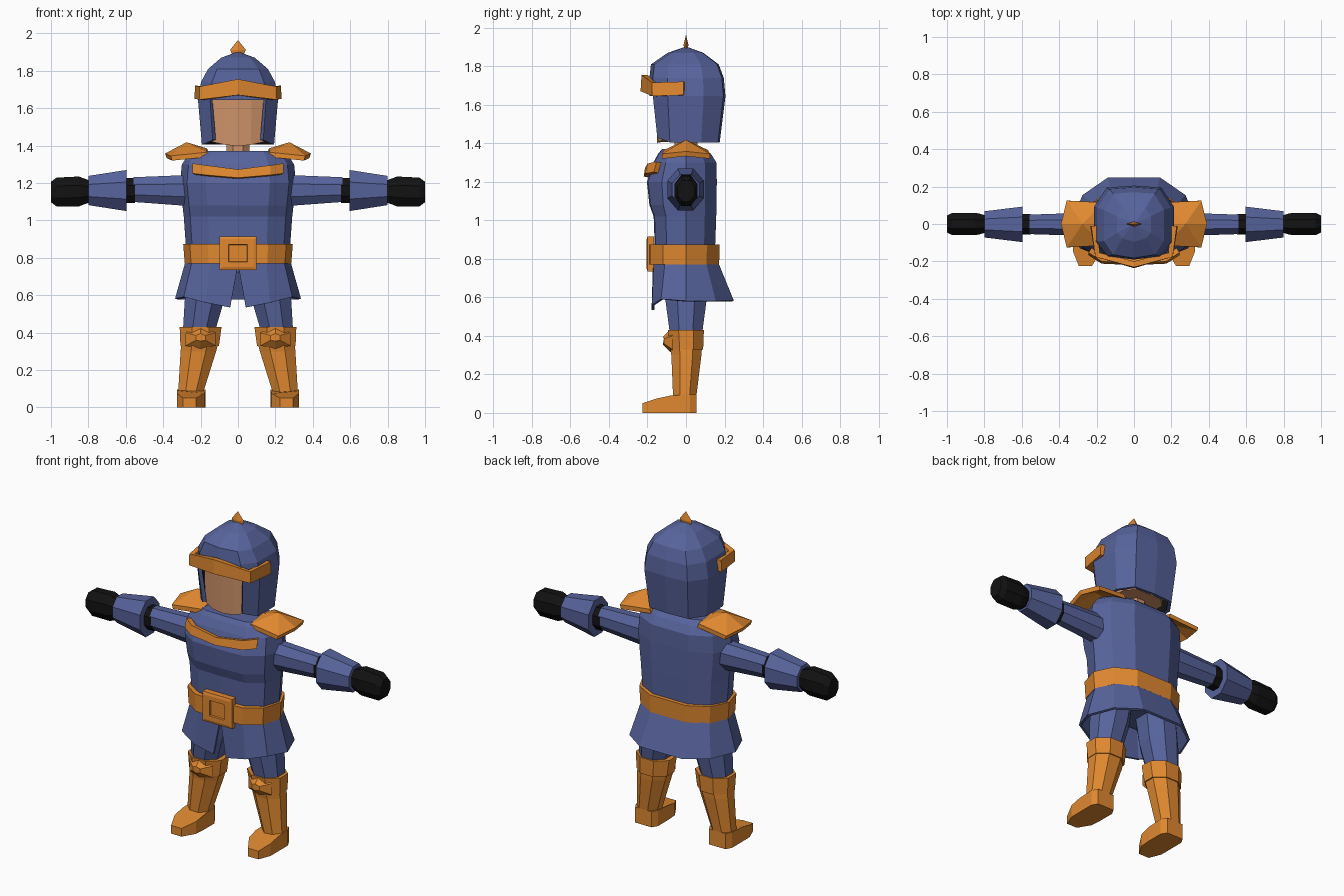
import bpy, bmesh, math
from mathutils import Vector

if "Cube" in bpy.data.objects:
    bpy.data.objects.remove(bpy.data.objects["Cube"])


def material(name, rgb):
    m = bpy.data.materials.new(name)
    m.diffuse_color = (*rgb, 1)
    m.use_nodes = True
    m.node_tree.nodes["Principled BSDF"].inputs["Base Color"].default_value = m.diffuse_color
    return m


BLUE = material("blue_cloth", (0.095, 0.125, 0.33))
GOLD = material("gold_leather", (0.75, 0.25, 0.03))
SKIN = material("skin", (0.62, 0.29, 0.14))
BLACK = material("black_lining", (0.006, 0.006, 0.006))


def finish(name, bm, mats, mirror=False, thick=0, offset=0):
    bmesh.ops.recalc_face_normals(bm, faces=bm.faces)
    me = bpy.data.meshes.new(name)
    bm.to_mesh(me)
    bm.free()
    ob = bpy.data.objects.new(name, me)
    bpy.context.collection.objects.link(ob)
    for m in mats:
        me.materials.append(m)
    if mirror:
        mod = ob.modifiers.new("Mirror", 'MIRROR')
        mod.use_clip = True
    if thick:
        mod = ob.modifiers.new("Solidify", 'SOLIDIFY')
        mod.thickness, mod.offset = thick, offset
        if len(mats) > 1:
            mod.material_offset, mod.material_offset_rim = 1, 0
    return ob


def loft(name, rings, mat, mirror=False, closed=True, caps=(True, True), thick=0):
    """Skin a list of equal-length point rings."""
    bm = bmesh.new()
    vs = [[bm.verts.new(p) for p in r] for r in rings]
    n = len(rings[0])
    for a, b in zip(vs, vs[1:]):
        for i in range(n if closed else n - 1):
            j = (i + 1) % n
            bm.faces.new((a[i], a[j], b[j], b[i]))
    if closed and caps[0]:
        bm.faces.new(vs[0])
    if closed and caps[1]:
        bm.faces.new(vs[-1])
    return finish(name, bm, [mat], mirror, thick)


def tube(name, sections, mat, axis='z', mirror=True, n=8):
    """Sections are (position on axis, centre 1, centre 2, radius 1, radius 2)."""
    rings = []
    k = math.cos(math.pi / n)
    for t, c1, c2, r1, r2 in sections:
        ring = []
        for i in range(n):
            a = 2 * math.pi * (i + 0.5) / n
            u, v = c1 + r1 * math.cos(a) / k, c2 + r2 * math.sin(a) / k
            ring.append((t, u, v) if axis == 'x' else (u, v, t))
        rings.append(ring)
    return loft(name, rings, mat, mirror)


def half_body(z, w, f, b):
    return [(0, f, z), (.55 * w, .97 * f, z), (.88 * w, .62 * f, z), (w, 0, z),
            (.82 * w, .62 * b, z), (.42 * w, b, z), (0, b, z)]


def full(half):
    return half + [(-x, y, z) for x, y, z in half[-2:0:-1]]


# torso
loft("torso", [full(half_body(*s)) for s in (
    (.72, .265, -.14, .14), (.88, .28, -.163, .152), (1.02, .29, -.168, .157),
    (1.08, .297, -.19, .158), (1.20, .31, -.203, .16), (1.30, .30, -.17, .158),
    (1.345, .27, -.145, .13), (1.37, .24, -.125, .10))], BLUE)

# belt and buckle
loft("belt", [full(half_body(*s)) for s in (
    (.77, .285, -.192, .172), (.875, .293, -.192, .175))], GOLD)
bm = bmesh.new()
frame = []
for y, hx, hz in ((-.165, .1, .09), (-.2, .1, .09), (-.205, .085, .075),
                  (-.205, .05, .047), (-.194, .048, .045)):
    frame.append([bm.verts.new((sx * hx, y, .825 + sz * hz))
                  for sx, sz in ((-1, -1), (1, -1), (1, 1), (-1, 1))])
for a, b in zip(frame, frame[1:]):
    for i in range(4):
        j = (i + 1) % 4
        bm.faces.new((a[i], a[j], b[j], b[i]))
bm.faces.new(frame[0])
bm.faces.new(frame[-1])
finish("buckle", bm, [GOLD])

# skirt, split at the front
top, hem = half_body(.80, .268, -.165, .152), half_body(.58, .33, -.17, .242)
top[0] = (.001, -.165, .76)
hem[0] = (.042, -.172, .535)
hem[1] = (.17, -.17, .56)
hem[2] = (.285, -.125, .59)
loft("skirt", [top, hem], BLUE, mirror=True, closed=False, thick=.014)

# collar trim on the chest
loft("chest_trim", [
    [(0, -.205, 1.225), (.17, -.198, 1.24), (.235, -.155, 1.248)],
    [(0, -.198, 1.27), (.17, -.185, 1.292), (.235, -.14, 1.302)]],
    GOLD, mirror=True, closed=False, thick=.03)

# legs and boots
tube("thigh", [(.78, .15, 0, .105, .12), (.57, .18, 0, .105, .105),
               (.40, .21, 0, .085, .082)], BLUE)
tube("boot_shaft", [(.34, .205, 0, .098, .083), (.30, .212, .002, .095, .078),
                    (.08, .253, -.007, .067, .06)], GOLD)
tube("boot_cuff", [(.33, .205, .003, .103, .086), (.43, .20, .0, .112, .093)], GOLD)
loft("knee_guard", [
    [(.12, -.07, .33), (.20, -.08, .315), (.28, -.07, .33), (.28, -.07, .40),
     (.20, -.08, .435), (.12, -.07, .40)],
    [(.175, -.115, .36), (.20, -.12, .355), (.225, -.115, .36), (.225, -.115, .385),
     (.20, -.12, .395), (.175, -.115, .385)]], GOLD, mirror=True)
sole = [(.195, .055, .095), (.305, .055, .095), (.325, .02, .095), (.325, -.08, .09),
        (.325, -.15, .075), (.295, -.225, .05), (.225, -.225, .05), (.18, -.15, .075),
        (.175, -.08, .09), (.175, .02, .095)]
loft("foot", [[(x, y, 0) for x, y, z in sole], sole], GOLD, mirror=True)

# arms, gauntlets and hands
tube("arm", [(.26, -.002, 1.16, .062, .083), (.56, -.002, 1.165, .052, .066)], BLUE, 'x')
tube("elbow_band", [(.55, -.002, 1.16, .055, .068), (.60, -.002, 1.16, .055, .068)], BLACK, 'x')
tube("gauntlet", [(.595, -.002, 1.16, .095, .11), (.80, -.002, 1.16, .07, .078)], BLUE, 'x')
tube("hand", [(.79, 0, 1.155, .045, .058), (.825, 0, 1.155, .055, .07),
              (.85, 0, 1.155, .06, .08), (.97, 0, 1.152, .06, .077),
              (1.0, 0, 1.152, .045, .055)], BLACK, 'x')

# shoulder plates: folded around a raised peak
rim = [(.165, -.115, 1.365), (.36, -.125, 1.345), (.39, 0, 1.358),
       (.36, .125, 1.345), (.165, .115, 1.365), (.165, 0, 1.385)]
bm = bmesh.new()
up = [bm.verts.new(p) for p in rim]
low = [bm.verts.new((x - .008, y, z - .025)) for x, y, z in rim]
peak, under = bm.verts.new((.275, 0, 1.418)), bm.verts.new((.275, 0, 1.385))
for i in range(6):
    j = (i + 1) % 6
    bm.faces.new((up[i], up[j], peak))
    bm.faces.new((low[j], low[i], under))
    bm.faces.new((up[i], low[i], low[j], up[j]))
finish("shoulder_plate", bm, [GOLD], mirror=True)

# neck and head
tube("neck", [(1.33, 0, 0, .062, .06), (1.45, 0, 0, .062, .06)], SKIN, mirror=False)


def head_ring(z, w, chin):
    return full([(0, -.15, z - chin), (.5 * w, -.146, z - chin * .7), (w, -.12, z),
                 (w, .08, z), (.6 * w, .13, z), (0, .13, z)])


loft("head", [head_ring(1.42, .138, .022), head_ring(1.66, .145, 0)], SKIN)

# helmet: open at the face, black inside
bm = bmesh.new()
rings = []
for z, w, f, b in ((1.405, .193, -.167, .175), (1.645, .214, -.19, .205),
                   (1.74, .198, -.19, .196), (1.81, .16, -.182, .17),
                   (1.87, .09, -.095, .09)):
    pts = full([(0, f, z), (.7 * w, f + .018, z), (w, .5 * f, z), (w, .45 * b, z),
                (.68 * w, .95 * b, z), (0, b, z)])
    if z < 1.5:
        pts = [(x, y, z + (.025 if y < -.1 else 0)) for x, y, z in pts]
    rings.append([bm.verts.new(p) for p in pts])
n = len(rings[0])
for k, (a, b) in enumerate(zip(rings, rings[1:])):
    for i in range(n):
        if k == 0 and i in (0, n - 1):
            continue
        j = (i + 1) % n
        bm.faces.new((a[i], a[j], b[j], b[i]))
crown = bm.verts.new((0, 0, 1.903))
for i in range(n):
    bm.faces.new((rings[-1][i], rings[-1][(i + 1) % n], crown))
finish("helmet", bm, [BLUE, BLACK], thick=.022, offset=-1)

# helmet brow band
loft("brow_band", [
    [(0, -.22, 1.67), (.195, -.165, 1.645), (.218, -.01, 1.65)],
    [(0, -.215, 1.755), (.195, -.165, 1.715), (.213, -.01, 1.72)]],
    GOLD, mirror=True, closed=False, thick=.032)

# helmet spike
loft("spike", [[(x * s, y * s, z) for x, y in ((-1, 0), (0, -.3), (1, 0), (0, .3))]
               for z, s in ((1.885, .03), (1.912, .042), (1.962, .002))], GOLD)
